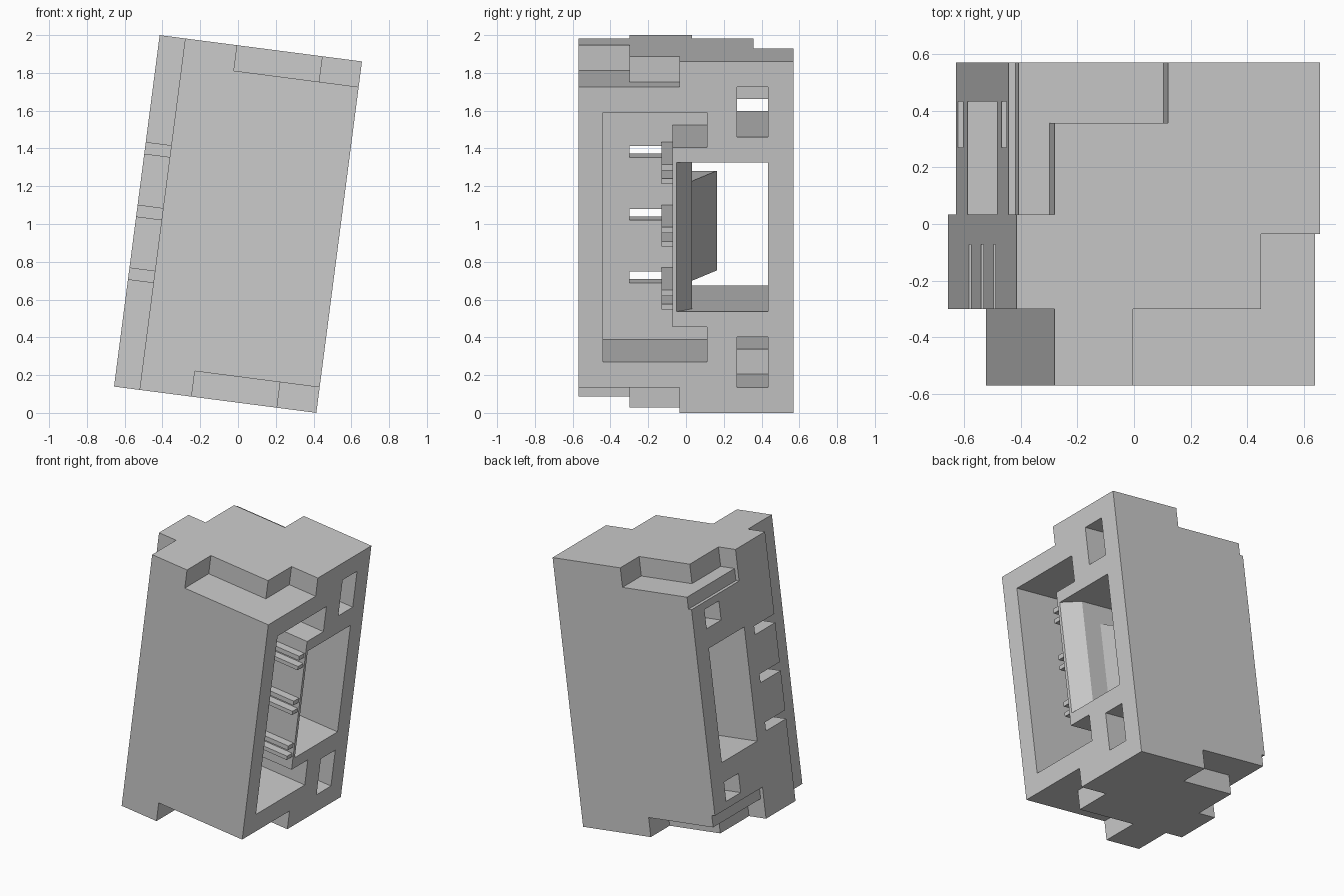
import bpy, bmesh, math
from mathutils import Matrix, Vector

cube = bpy.data.objects.get("Cube")
if cube:
    bpy.data.objects.remove(cube, do_unlink=True)

W, H, D = 1.08, 1.876, 0.57          # width, height, half depth
STEP = 0.136                         # depth of the edge notches
FAR = 0.2                            # how far cutters pass the surface
LEAN = Matrix.Translation((0, 0, 1)) @ Matrix.Rotation(math.radians(7.4), 4, 'Y')

grey = bpy.data.materials.new("plain_grey")
grey.use_nodes = True
grey.diffuse_color = (0.6, 0.6, 0.6, 1)
grey.node_tree.nodes["Principled BSDF"].inputs["Base Color"].default_value = (0.6, 0.6, 0.6, 1)


def prism(name, axis, points, lo, hi, flip=False):
    """Extrude a profile along x (points are y, z) or z (points are x, y)."""
    bm = bmesh.new()
    rings = []
    for t in (lo, hi):
        ring = []
        for a, b in points:
            x, y, z = (t, a, b) if axis == 'x' else (a, b, t)
            z = H - z if flip else z
            ring.append(bm.verts.new((x - W / 2, y, z - H / 2)))
        rings.append(ring)
    bm.faces.new(rings[0])
    bm.faces.new(rings[1])
    for i in range(len(points)):
        j = (i + 1) % len(points)
        bm.faces.new((rings[0][i], rings[0][j], rings[1][j], rings[1][i]))
    bmesh.ops.recalc_face_normals(bm, faces=bm.faces)
    mesh = bpy.data.meshes.new(name)
    bm.to_mesh(mesh)
    bm.free()
    mesh.materials.append(grey)
    ob = bpy.data.objects.new(name, mesh)
    bpy.context.collection.objects.link(ob)
    ob.matrix_world = LEAN
    return ob


def box(name, x0, x1, y0, y1, z0, z1, flip=False):
    return prism(name, 'z', [(x0, y0), (x1, y0), (x1, y1), (x0, y1)], z0, z1, flip)


housing = box("housing", 0, W, -D, D, 0, H)
cutters = []

# Stepped notches at the top and bottom edges
front_notch = [(W - 0.666, -D - FAR), (W + FAR, -D - FAR), (W + FAR, -0.035),
               (W - 0.21, -0.035), (W - 0.21, -0.3), (W - 0.666, -0.3)]
back_notch = [(-FAR, 0.033), (STEP, 0.033), (STEP, 0.357), (0.54, 0.357),
              (0.54, D + FAR), (-FAR, D + FAR)]
for flip in (False, True):
    cutters += [prism("front_notch_cut", 'z', front_notch, -FAR, STEP, flip),
                prism("back_notch_cut", 'z', back_notch, -FAR, STEP, flip),
                box("ledge_cut", -FAR, 0.025, 0.033, D + FAR, -FAR, 0.22, flip),
                # Small square holes, taller on the outer half
                box("small_hole_cut", -FAR, W + FAR, 0.27, 0.433, 0.27, 0.404, flip),
                box("small_hole_wide_cut", W / 2, W + FAR, 0.27, 0.433, 0.136, 0.404, flip)]

# Full-height corner rebate
cutters.append(box("corner_cut", -FAR, STEP, -D - FAR, -0.3, -FAR, H + FAR))

# C-shaped pocket
pocket = [(-0.44, 0.272), (0.112, 0.272), (0.112, 0.459), (-0.072, 0.459),
          (-0.072, H - 0.459), (0.112, H - 0.459), (0.112, H - 0.272), (-0.44, H - 0.272)]
cutters.append(prism("pocket_cut", 'x', pocket, 0.15, W + FAR))

# Large window with a chamfered side
window = [(-FAR, 0.033), (0.96, 0.033), (W, -0.05), (W + FAR, -0.05),
          (W + FAR, 0.433), (-FAR, 0.433)]
cutters.append(prism("window_cut", 'z', window, 0.54, H - 0.54))

# Slots with a pair of guide ribs each
for i in (-1, 0, 1):
    mid = H / 2 + i * 0.335
    cutters.append(box("slot_cut", -FAR, 0.2, -0.4, -0.072, mid - 0.03, mid + 0.03))
    box("guide_rib_upper", 0.14, W - 0.01, -0.13, -0.065, mid + 0.02, mid + 0.052)
    box("guide_rib_lower", 0.14, W - 0.01, -0.13, -0.065, mid - 0.052, mid - 0.024)

# Keep the slots from breaking through the front wall
for cutter in cutters:
    if cutter.name.startswith("slot_cut"):
        for v in cutter.data.vertices:
            v.co.y = max(v.co.y, -0.3)

# Wedge catch inside the window
prism("wedge_catch", 'z', [(0.4, 0.02), (0.4, 0.163), (0.82, 0.033), (0.82, 0.02)],
      0.672, H - 0.672)

# Carve the housing, then drop the cutters
for cutter in cutters:
    cutter.hide_render = True
    mod = housing.modifiers.new(cutter.name, 'BOOLEAN')
    mod.operation = 'DIFFERENCE'
    mod.solver = 'EXACT'
    mod.object = cutter
bpy.context.view_layer.update()
carved = bpy.data.meshes.new_from_object(
    housing.evaluated_get(bpy.context.evaluated_depsgraph_get()))
housing.modifiers.clear()
housing.data = carved
carved.name = "housing"
for cutter in cutters:
    bpy.data.objects.remove(cutter, do_unlink=True)
